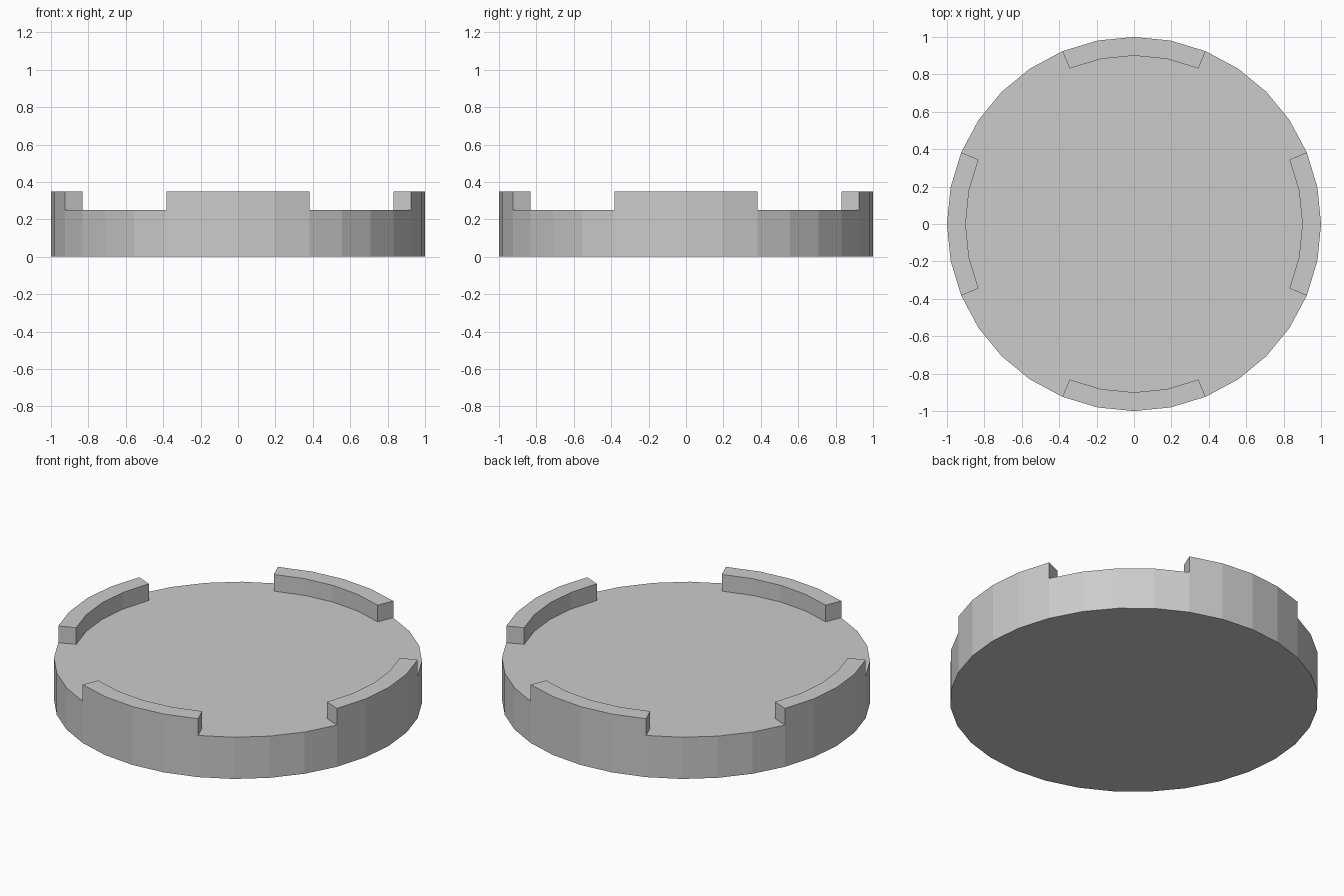
import bpy, bmesh
from math import cos, sin, pi

if "Cube" in bpy.data.objects:
    bpy.data.objects.remove(bpy.data.objects["Cube"], do_unlink=True)

SIDES = 32
OUTER, INNER = 1.0, 0.9
BASE_TOP, RIM_TOP = 0.25, 0.35

grey = bpy.data.materials.new("light grey")
grey.use_nodes = True
colour = (0.6, 0.6, 0.6, 1)
grey.diffuse_color = colour
grey.node_tree.nodes["Principled BSDF"].inputs["Base Color"].default_value = colour

bm = bmesh.new()


def ring(radius, z):
    return [bm.verts.new((radius * cos(2 * pi * i / SIDES),
                          radius * sin(2 * pi * i / SIDES), z)) for i in range(SIDES)]


# Solid disc with a flat band around its top
bottom = ring(OUTER, 0)
edge = ring(OUTER, BASE_TOP)
inner = ring(INNER, BASE_TOP)
bm.faces.new(bottom[::-1])
bm.faces.new(inner)
band = []
for i in range(SIDES):
    j = (i + 1) % SIDES
    bm.faces.new((bottom[i], bottom[j], edge[j], edge[i]))
    band.append(bm.faces.new((edge[i], edge[j], inner[j], inner[i])))

# Four raised rim segments, each four facets wide and centred on an axis
raised = [f for i, f in enumerate(band) if (i + 2) % 8 < 4]
result = bmesh.ops.extrude_face_region(bm, geom=raised)
for v in result["geom"]:
    if isinstance(v, bmesh.types.BMVert):
        v.co.z = RIM_TOP
bmesh.ops.delete(bm, geom=[f for f in raised if f.is_valid], context="FACES_ONLY")
bmesh.ops.recalc_face_normals(bm, faces=bm.faces)

mesh = bpy.data.meshes.new("notched_disc")
bm.to_mesh(mesh)
bm.free()
mesh.materials.append(grey)
bpy.context.collection.objects.link(bpy.data.objects.new("notched_disc", mesh))
